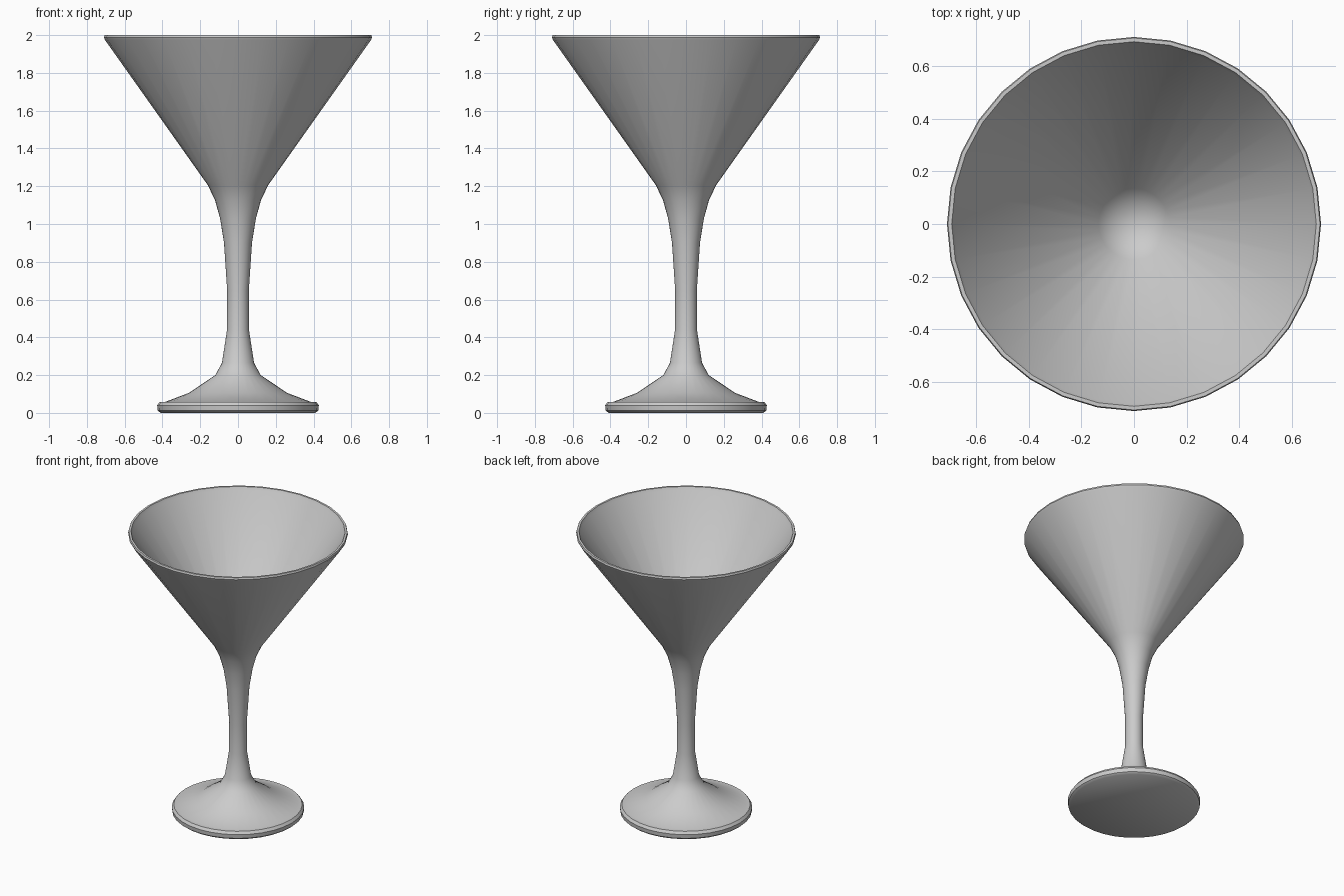
import bpy
import bmesh
import math

cube = bpy.data.objects.get("Cube")
if cube:
    bpy.data.objects.remove(cube, do_unlink=True)

SEGMENTS = 32

# One plain grey for the whole glass
grey = bpy.data.materials.new("pale_grey")
grey.use_nodes = True
colour = (0.6, 0.6, 0.6, 1)
grey.diffuse_color = colour
grey.node_tree.nodes["Principled BSDF"].inputs["Base Color"].default_value = colour

# Profile as (radius, height), from the underside centre to the bowl floor
foot = [(0, 0), (0.41, 0), (0.425, 0.012), (0.428, 0.04), (0.415, 0.058),
        (0.386, 0.058), (0.26, 0.106), (0.12, 0.2)]
stem = [(0.085, 0.265), (0.058, 0.44), (0.057, 0.645), (0.074, 0.9),
        (0.095, 1.03), (0.122, 1.127), (0.16, 1.206)]
bowl = [(0.704, 1.974), (0.71, 1.988), (0.706, 2.0), (0.692, 2.0),
        (0.682, 1.98), (0.135, 1.21), (0.08, 1.165), (0, 1.145)]


def lathe(name, profile):
    """Spin a profile round the z axis into a closed, smooth object."""
    bm = bmesh.new()
    verts = [bm.verts.new((r, 0, z)) for r, z in profile]
    edges = [bm.edges.new(pair) for pair in zip(verts, verts[1:])]
    bmesh.ops.spin(bm, geom=verts + edges, cent=(0, 0, 0), axis=(0, 0, 1),
                   angle=math.tau, steps=SEGMENTS, use_merge=True)
    bmesh.ops.remove_doubles(bm, verts=bm.verts, dist=0.0005)
    bmesh.ops.recalc_face_normals(bm, faces=bm.faces)
    mesh = bpy.data.meshes.new(name)
    bm.to_mesh(mesh)
    bm.free()
    mesh.materials.append(grey)
    obj = bpy.data.objects.new(name, mesh)
    bpy.context.collection.objects.link(obj)
    bpy.ops.object.select_all(action="DESELECT")
    obj.select_set(True)
    bpy.context.view_layer.objects.active = obj
    bpy.ops.object.shade_smooth_by_angle(angle=math.radians(40))
    return obj


lathe("cocktail_glass", foot + stem + bowl)
